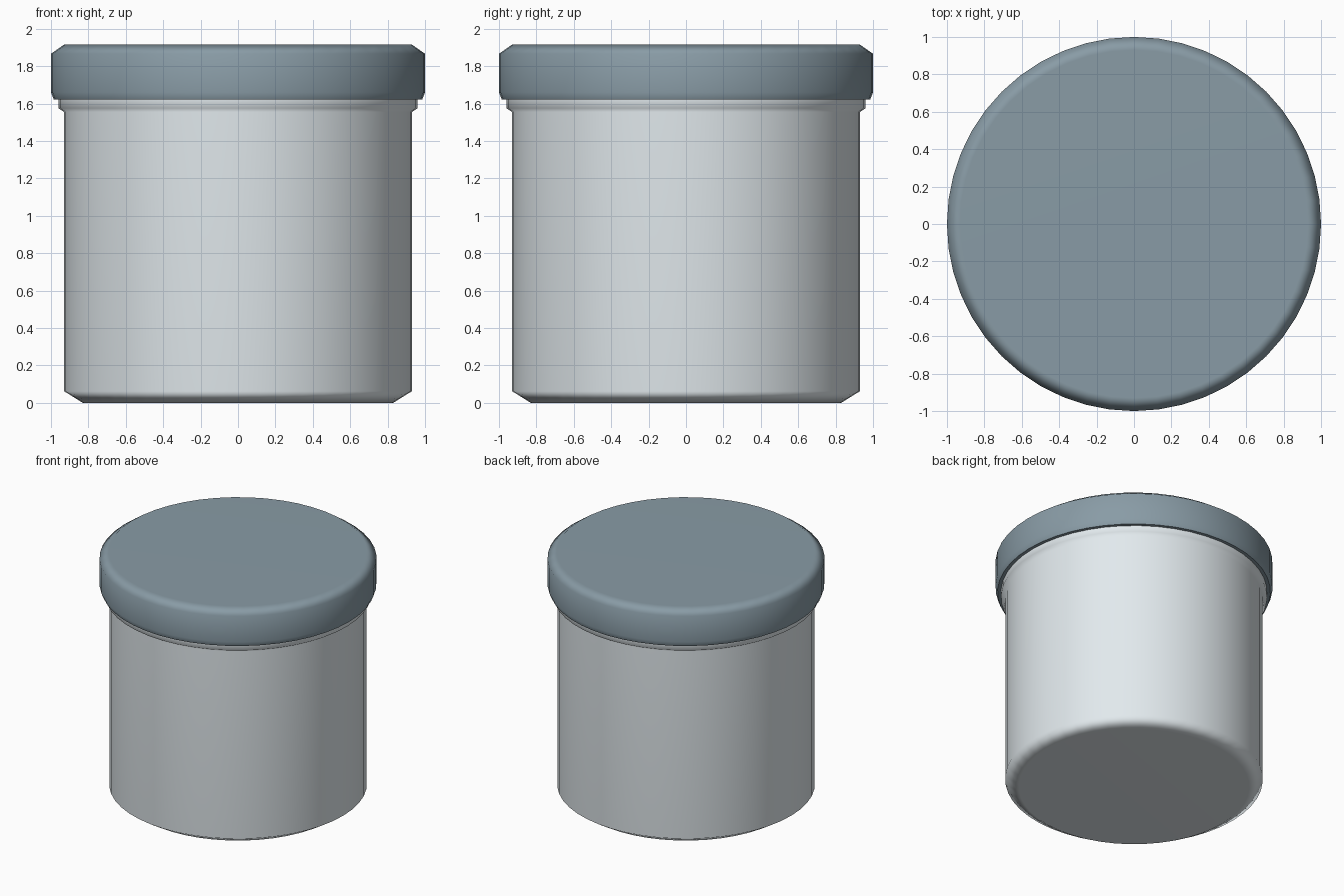
import bpy, bmesh
from math import pi, sin, cos, radians

if "Cube" in bpy.data.objects:
    bpy.data.objects.remove(bpy.data.objects["Cube"])

SIDES = 48


def material(name, color):
    m = bpy.data.materials.new(name)
    m.diffuse_color = color
    m.use_nodes = True
    m.node_tree.nodes["Principled BSDF"].inputs["Base Color"].default_value = m.diffuse_color
    return m


def turned(name, profile, mat):
    """Closed solid of revolution from (radius, z) points, capped at both ends."""
    bm = bmesh.new()
    rings = [[bm.verts.new((r * cos(2 * pi * i / SIDES), r * sin(2 * pi * i / SIDES), z))
              for i in range(SIDES)] for r, z in profile]
    for low, high in zip(rings, rings[1:]):
        for i in range(SIDES):
            j = (i + 1) % SIDES
            bm.faces.new((low[i], low[j], high[j], high[i]))
    bm.faces.new(rings[0][::-1])
    bm.faces.new(rings[-1])
    mesh = bpy.data.meshes.new(name)
    bm.to_mesh(mesh)
    bm.free()
    mesh.materials.append(mat)
    obj = bpy.data.objects.new(name, mesh)
    bpy.context.collection.objects.link(obj)
    bpy.ops.object.select_all(action='DESELECT')
    obj.select_set(True)
    bpy.context.view_layer.objects.active = obj
    bpy.ops.object.shade_smooth_by_angle(angle=radians(65))
    # Large faces stay flat, narrow chamfers carry the rounding
    wn = obj.modifiers.new("face_weighting", 'WEIGHTED_NORMAL')
    wn.keep_sharp = True
    return obj


# Jar body with chamfered base and a collar under the lid
turned("jar_body", [(0.83, 0), (0.93, 0.062), (0.93, 1.555), (0.96, 1.575), (0.96, 1.622)],
       material("pale_glass", (0.76, 0.82, 0.85, 1)))

# Lid with a small lower and a larger upper chamfer
turned("lid", [(0.985, 1.622), (1.0, 1.66), (1.0, 1.866), (0.93, 1.915)],
       material("dark_slate", (0.25, 0.33, 0.38, 1)))
